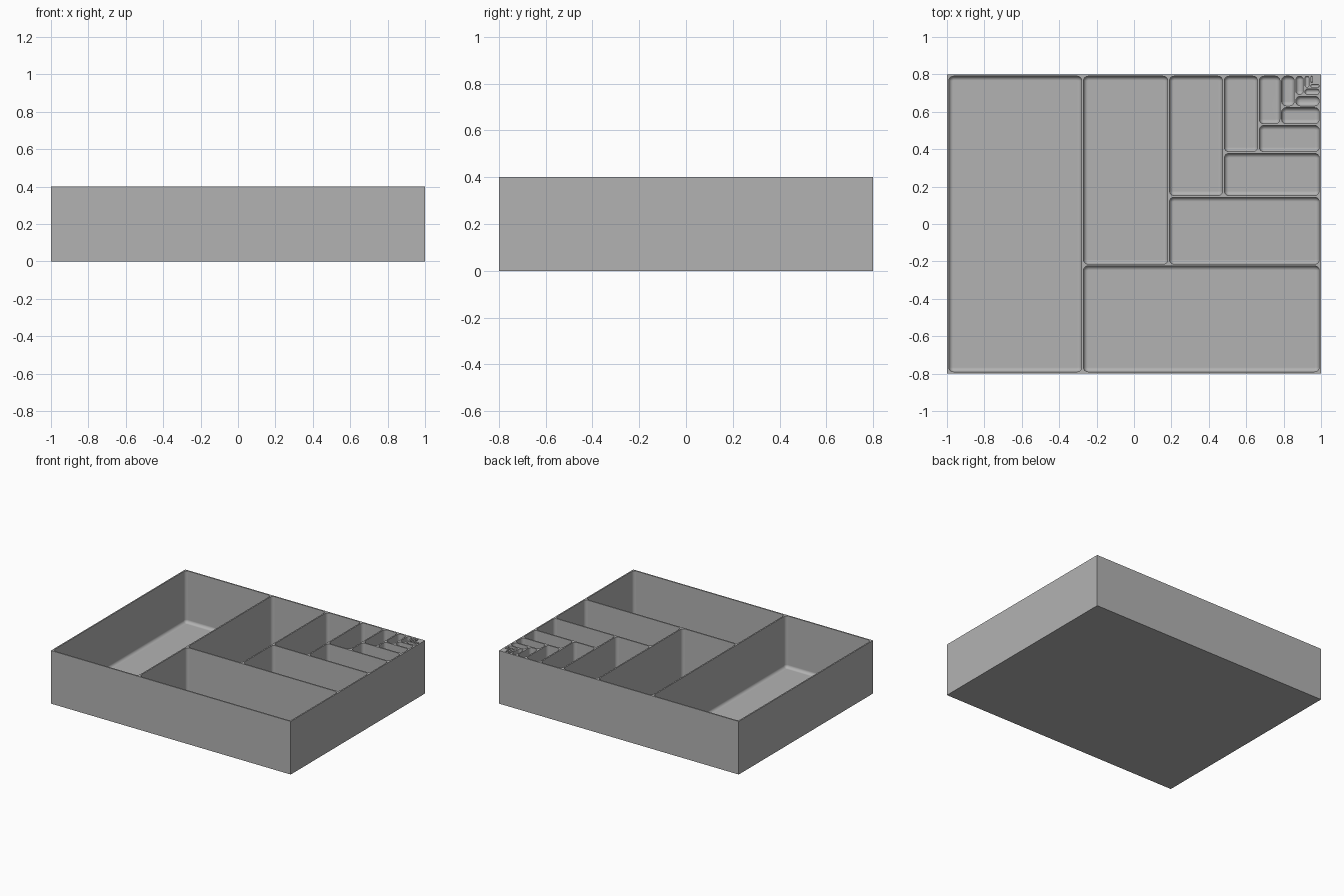
import bpy, bmesh, math

cube = bpy.data.objects.get("Cube")
if cube:
    bpy.data.objects.remove(cube, do_unlink=True)

WIDTH, DEPTH, HEIGHT = 2.0, 1.6, 0.4
WALL = 0.01       # thickness of the outer walls, dividers and floor
SHARE = 0.362     # part of the remaining space each pocket takes
RADIUS = 0.024    # rounding of pocket corners and floor edges
STEPS = 6

grey = bpy.data.materials.new("matte grey")
grey.use_nodes = True
colour = (0.45, 0.45, 0.45, 1.0)
grey.diffuse_color = colour
grey.node_tree.nodes["Principled BSDF"].inputs["Base Color"].default_value = colour


def make_object(name, bm):
    bmesh.ops.recalc_face_normals(bm, faces=bm.faces)
    mesh = bpy.data.meshes.new(name)
    bm.to_mesh(mesh)
    bm.free()
    mesh.materials.append(grey)
    obj = bpy.data.objects.new(name, mesh)
    bpy.context.collection.objects.link(obj)
    return obj


def rounded_ring(bm, x0, x1, y0, y1, r, z):
    """Ring of vertices around a rectangle with rounded corners."""
    centres = [(x1 - r, y1 - r), (x0 + r, y1 - r), (x0 + r, y0 + r), (x1 - r, y0 + r)]
    ring = []
    for quarter, (cx, cy) in enumerate(centres):
        for i in range(STEPS + 1):
            a = (quarter + i / STEPS) * math.pi / 2
            ring.append(bm.verts.new((cx + r * math.cos(a), cy + r * math.sin(a), z)))
    return ring


def add_pocket(bm, x0, x1, y0, y1):
    """Pocket volume with rounded corners and a rounded floor edge."""
    corner = min(RADIUS, 0.49 * min(x1 - x0, y1 - y0))
    fillet = 0.95 * corner
    rings = []
    for i in range(STEPS + 1):
        a = i / STEPS * math.pi / 2
        inset = fillet * (1 - math.sin(a))
        z = WALL + fillet * (1 - math.cos(a))
        rings.append(rounded_ring(bm, x0 + inset, x1 - inset, y0 + inset, y1 - inset,
                                  corner - inset, z))
    rings.append(rounded_ring(bm, x0, x1, y0, y1, corner, HEIGHT + 0.1))
    for low, high in zip(rings, rings[1:]):
        for i in range(len(low)):
            j = (i + 1) % len(low)
            bm.faces.new((low[i], low[j], high[j], high[i]))
    bm.faces.new(rings[0][::-1])
    bm.faces.new(rings[-1])


# Solid block
bm = bmesh.new()
bmesh.ops.create_cube(bm, size=1)
for v in bm.verts:
    v.co = (v.co.x * WIDTH, v.co.y * DEPTH, (v.co.z + 0.5) * HEIGHT)
tray = make_object("divided_tray", bm)

# Pockets: alternate left column and front row, shrinking towards the back left corner
bm = bmesh.new()
half = WALL / 2
right, back = WIDTH / 2 - half, DEPTH / 2 - half
x, y = -right, -back
for n in range(17):
    if n % 2 == 0:
        split = x + SHARE * (right - x)
        add_pocket(bm, x + half, split - half, y + half, back - half)
        x = split
    else:
        split = y + SHARE * (back - y)
        add_pocket(bm, x + half, right - half, y + half, split - half)
        y = split
cutter = make_object("pocket_cutter", bm)
cutter.hide_render = True

# Carve the pockets, then smooth the rounded edges only
carve = tray.modifiers.new("carve", "BOOLEAN")
carve.operation = "DIFFERENCE"
carve.solver = "EXACT"
carve.object = cutter
bpy.context.view_layer.objects.active = tray
bpy.ops.object.select_all(action="DESELECT")
tray.select_set(True)
bpy.ops.object.modifier_apply(modifier=carve.name)
bpy.data.objects.remove(cutter, do_unlink=True)
bpy.ops.object.shade_smooth_by_angle(angle=math.radians(35))
weighted = tray.modifiers.new("even shading", "WEIGHTED_NORMAL")
weighted.keep_sharp = True
